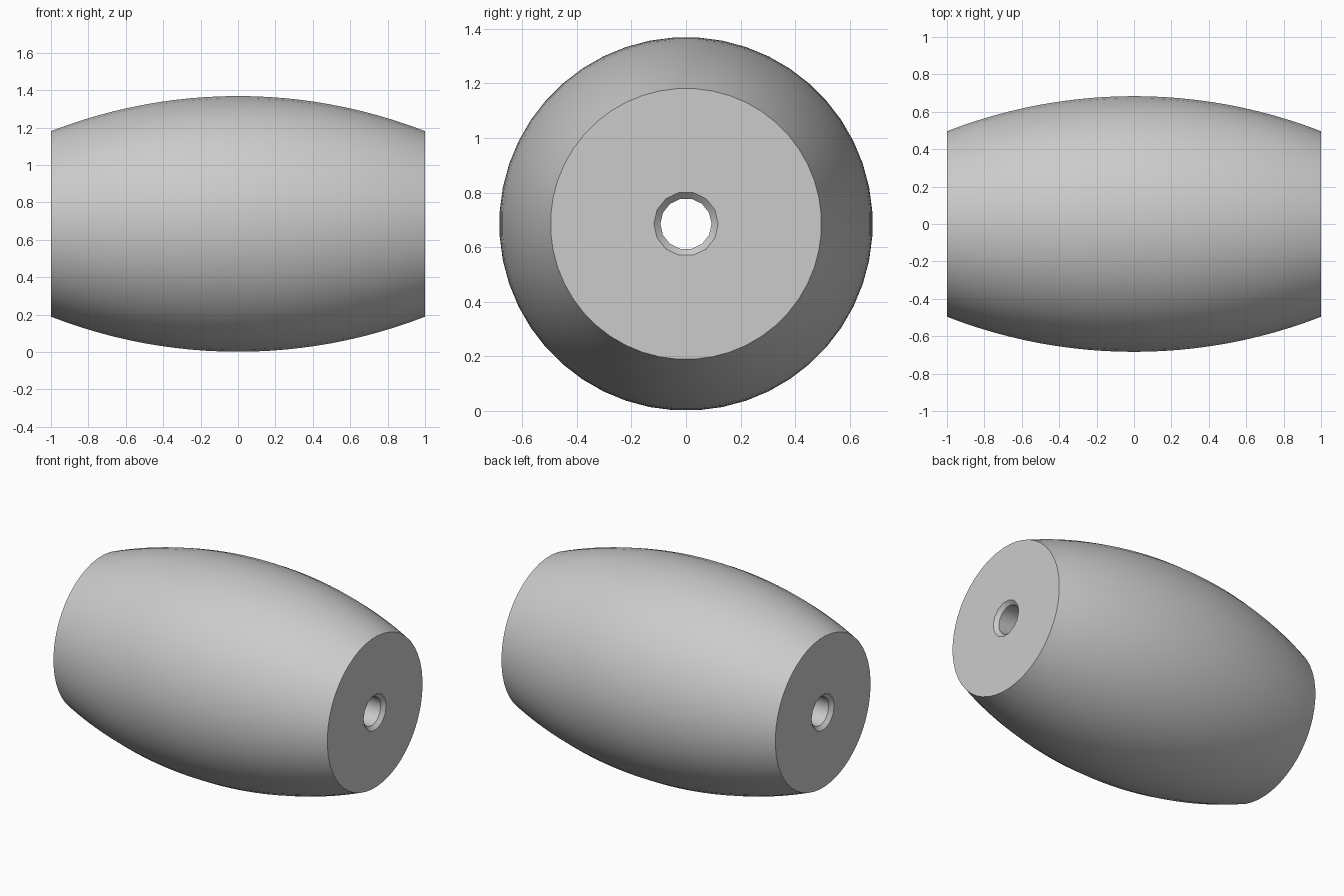
import bpy, bmesh, math

cube = bpy.data.objects.get("Cube")
if cube:
    bpy.data.objects.remove(cube, do_unlink=True)

MID_R, END_R = 0.685, 0.497       # barrel radii
BORE_R, RIM_R, CHAMFER = 0.094, 0.118, 0.023
SIDES, BORE_SIDES, STEPS = 48, 14, 24

grey = bpy.data.materials.new("light grey")
grey.use_nodes = True
colour = (0.6, 0.6, 0.6, 1)
grey.diffuse_color = colour
grey.node_tree.nodes["Principled BSDF"].inputs["Base Color"].default_value = colour


def ring(bm, x, radius, sides):
    """Closed loop of edges around the x axis."""
    verts = []
    for i in range(sides):
        a = 2 * math.pi * (i + 0.5) / sides
        verts.append(bm.verts.new((x, radius * math.sin(a), MID_R + radius * math.cos(a))))
    return verts, [bm.edges.new((verts[i], verts[(i + 1) % sides])) for i in range(sides)]


def skin(bm, profile, sides):
    """Join the rings of a profile and return the first and last edge loops."""
    rings = [ring(bm, x, r, sides) for x, r in profile]
    for (a, _), (b, _) in zip(rings, rings[1:]):
        for i in range(sides):
            j = (i + 1) % sides
            bm.faces.new((a[i], a[j], b[j], b[i]))
    return rings[0][1], rings[-1][1]


bm = bmesh.new()

# Bulging outer wall: a circular arc through the middle and end radii
sag = MID_R - END_R
arc_r = (1 + sag * sag) / (2 * sag)
xs = [-1 + 2 * i / STEPS for i in range(STEPS + 1)]
outer = skin(bm, [(x, MID_R - arc_r + math.sqrt(arc_r ** 2 - x * x)) for x in xs], SIDES)

# Through bore with a chamfer at both mouths
bore = skin(bm, [(-1, RIM_R), (-1 + CHAMFER, BORE_R), (1 - CHAMFER, BORE_R), (1, RIM_R)], BORE_SIDES)

# Flat end caps around the bore
for big, small in zip(outer, bore):
    bmesh.ops.triangle_fill(bm, edges=big + small, use_beauty=True)

bmesh.ops.recalc_face_normals(bm, faces=bm.faces)
mesh = bpy.data.meshes.new("barrel_roller")
bm.to_mesh(mesh)
bm.free()
mesh.materials.append(grey)
roller = bpy.data.objects.new("barrel_roller", mesh)
bpy.context.collection.objects.link(roller)

bpy.ops.object.select_all(action='DESELECT')
roller.select_set(True)
bpy.context.view_layer.objects.active = roller
bpy.ops.object.shade_smooth_by_angle(angle=math.radians(30))
